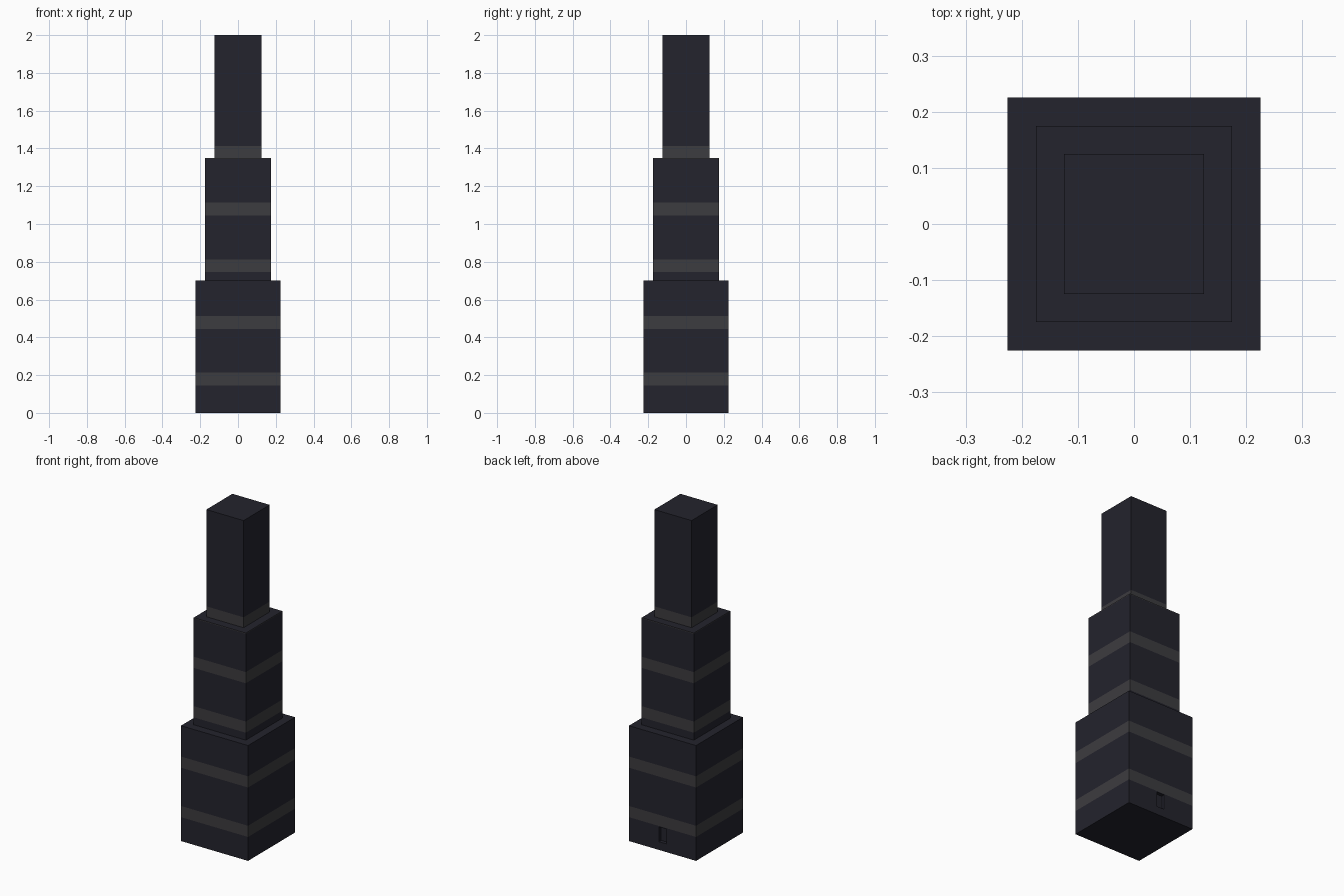
import bpy
import bmesh
from mathutils import Matrix, Vector

cube = bpy.data.objects.get("Cube")
if cube:
    bpy.data.objects.remove(cube, do_unlink=True)


def make_material(name, rgb):
    mat = bpy.data.materials.new(name)
    mat.use_nodes = True
    color = (*rgb, 1.0)
    mat.diffuse_color = color
    mat.node_tree.nodes["Principled BSDF"].inputs["Base Color"].default_value = color
    return mat


wall = make_material("dark navy wall", (0.017, 0.017, 0.026))
stripe = make_material("grey stripe", (0.046, 0.045, 0.050))

# Evenly spaced stripes run around the whole tower
BANDS = [(0.145 + 0.3 * i, 0.213 + 0.3 * i) for i in range(5)]
DOOR_HALF, DOOR_LOW, DOOR_HIGH, DOOR_DEPTH = 0.025, 0.05, 0.14, 0.02


def cut(bm, point, normal):
    bmesh.ops.bisect_plane(bm, geom=bm.verts[:] + bm.edges[:] + bm.faces[:],
                           plane_co=point, plane_no=normal)


def add_tier(name, half, low, high, door=False):
    bm = bmesh.new()
    size = Matrix.Diagonal((2 * half, 2 * half, high - low, 1))
    bmesh.ops.create_cube(bm, size=1,
                          matrix=Matrix.Translation((0, 0, (low + high) / 2)) @ size)

    # Stripe edges
    for z in (z for band in BANDS for z in band):
        if low < z < high:
            cut(bm, Vector((0, 0, z)), Vector((0, 0, 1)))

    # Small recessed doorway in the back wall
    if door:
        for z in (DOOR_LOW, DOOR_HIGH):
            cut(bm, Vector((0, 0, z)), Vector((0, 0, 1)))
        for x in (-DOOR_HALF, DOOR_HALF):
            cut(bm, Vector((x, 0, 0)), Vector((1, 0, 0)))
        bm.normal_update()
        opening = [f for f in bm.faces if f.normal.y > 0.9
                   and abs(f.calc_center_median().x) < DOOR_HALF
                   and DOOR_LOW < f.calc_center_median().z < DOOR_HIGH]
        bmesh.ops.inset_individual(bm, faces=opening, thickness=0.0005,
                                   depth=-DOOR_DEPTH)

    # Colour the upright faces by height
    bm.normal_update()
    for f in bm.faces:
        z = f.calc_center_median().z
        if abs(f.normal.z) < 0.5 and any(a < z < b for a, b in BANDS):
            f.material_index = 1

    mesh = bpy.data.meshes.new(name)
    bm.to_mesh(mesh)
    bm.free()
    mesh.materials.append(wall)
    mesh.materials.append(stripe)
    bpy.context.collection.objects.link(bpy.data.objects.new(name, mesh))


# Three stacked tiers, each narrower than the one below
add_tier("lower_tier", 0.225, 0.0, 0.70, door=True)
add_tier("middle_tier", 0.175, 0.70, 1.35)
add_tier("upper_tier", 0.125, 1.35, 2.0)
